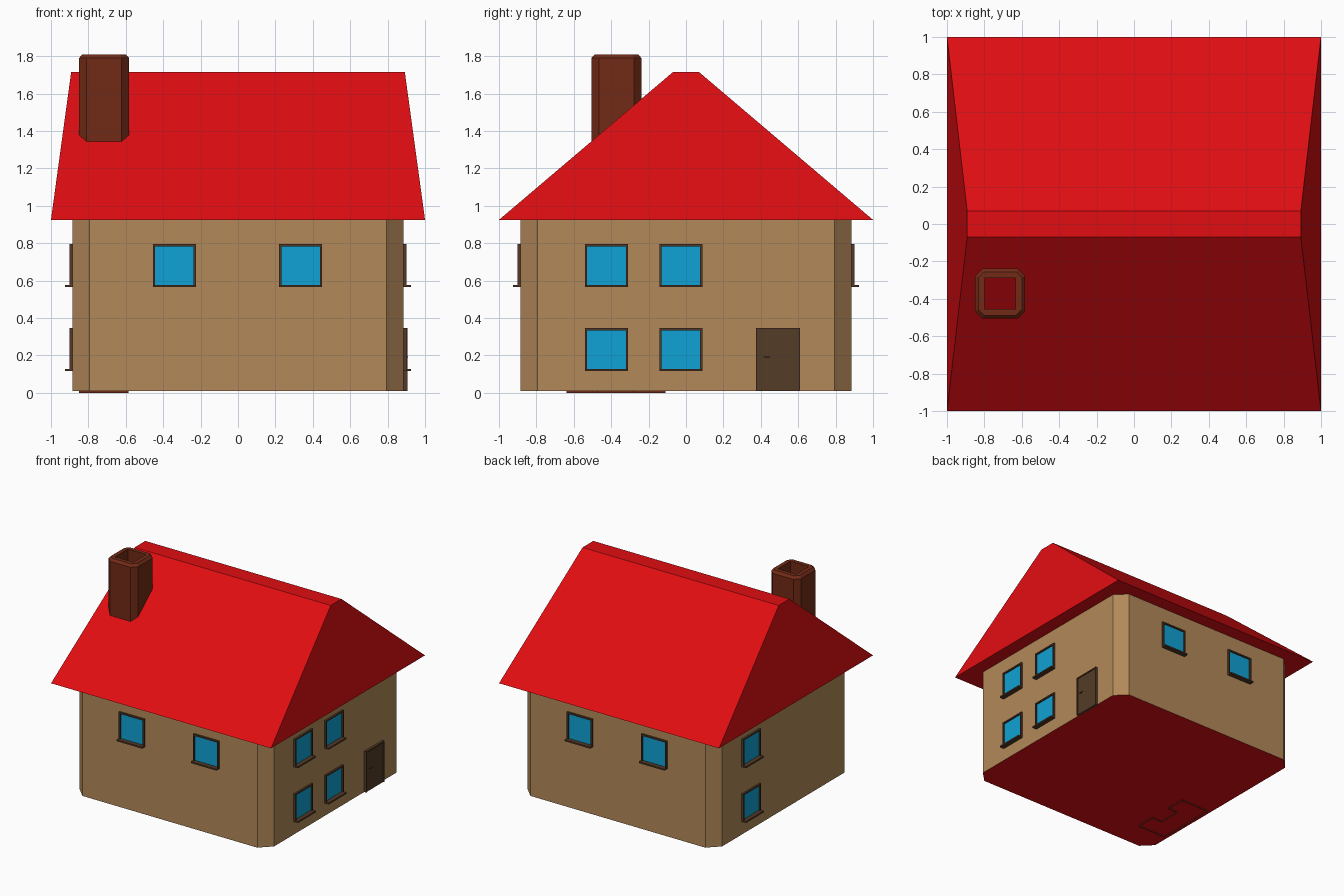
import bpy, bmesh
from math import radians
from mathutils import Matrix

if "Cube" in bpy.data.objects:
    bpy.data.objects.remove(bpy.data.objects["Cube"])


def mat(name, r, g, b):
    m = bpy.data.materials.new(name)
    m.diffuse_color = (r, g, b, 1)
    m.use_nodes = True
    m.node_tree.nodes["Principled BSDF"].inputs["Base Color"].default_value = m.diffuse_color
    return m


TAN = mat("wall_tan", .45, .25, .10)
RED = mat("roof_red", .75, .004, .006)
BRICK = mat("chimney_brown", .17, .024, .008)
WOOD = mat("frame_brown", .085, .04, .02)
DOOR = mat("door_brown", .09, .045, .02)
BLUE = mat("glass_blue", .005, .36, .66)


def finish(bm, name, material):
    bmesh.ops.remove_doubles(bm, verts=bm.verts, dist=1e-5)
    bmesh.ops.recalc_face_normals(bm, faces=bm.faces)
    me = bpy.data.meshes.new(name)
    bm.to_mesh(me)
    bm.free()
    me.materials.append(material)
    ob = bpy.data.objects.new(name, me)
    bpy.context.collection.objects.link(ob)
    return ob


def loft(name, rings, material, caps=False, closed=False):
    """Skin a stack of (xy outline, z) rings."""
    bm = bmesh.new()
    vs = [[bm.verts.new((x, y, z)) for x, y in pts] for pts, z in rings]
    pairs = list(zip(vs, vs[1:])) + ([(vs[-1], vs[0])] if closed else [])
    for a, b in pairs:
        n = len(a)
        for i in range(n):
            j = (i + 1) % n
            bm.faces.new((a[i], a[j], b[j], b[i]))
    if caps:
        bm.faces.new(vs[0])
        bm.faces.new(vs[-1])
    return finish(bm, name, material)


def rect(hx, hy):
    return [(-hx, -hy), (hx, -hy), (hx, hy), (-hx, hy)]


def octo(h, c, cx=0, cy=0):
    """Square of half size h with corners cut by c."""
    k = h - c
    pts = [(-k, -h), (k, -h), (h, -k), (h, k), (k, h), (-k, h), (-h, k), (-h, -k)]
    return [(x + cx, y + cy) for x, y in pts]


def wall_boxes(name, boxes, angle, material):
    """Boxes (u0, u1, out0, out1, z0, z1) on a wall turned by angle about z."""
    bm = bmesh.new()
    for u0, u1, o0, o1, z0, z1 in boxes:
        m = Matrix.Translation(((u0 + u1) / 2, -(o0 + o1) / 2, (z0 + z1) / 2))
        m = m @ Matrix.Diagonal((u1 - u0, o1 - o0, z1 - z0, 1))
        bmesh.ops.create_cube(bm, size=1, matrix=m)
    bmesh.ops.rotate(bm, verts=bm.verts, cent=(0, 0, 0),
                     matrix=Matrix.Rotation(radians(angle), 3, 'Z'))
    return finish(bm, name, material)


W = .885

# Walls with chamfered corners, floor slab face and closed roof
loft("walls", [(octo(W, .09), .01), (octo(W, .09), .925)], TAN)
bm = bmesh.new()
bm.faces.new([bm.verts.new((x, y, .01)) for x, y in reversed(octo(W, .09))])
me_floor = finish(bm, "floor", RED)
me_floor.data.flip_normals() if me_floor.data.polygons[0].normal.z > 0 else None
loft("roof", [(rect(1, 1), .925), (rect(.892, .07), 1.715)], RED, caps=True)

# Hollow chimney with chamfered corners and rim
C = (-.716, -.372)
loft("chimney", [(octo(.134, .04, *C), 1.3), (octo(.134, .04, *C), 1.79),
                 (octo(.116, .03, *C), 1.81), (octo(.083, 0, *C), 1.81),
                 (octo(.083, 0, *C), 1.3)], BRICK, closed=True)

# Fireplace below the chimney, open underneath
hearth = [(-.85, -.64), (-.585, -.64), (-.585, -.47), (-.68, -.47),
          (-.68, -.28), (-.585, -.28), (-.585, -.11), (-.85, -.11)]
loft("fireplace", [(hearth, 0), (hearth, .3)], BRICK)


def window(name, u, z, angle):
    h, t = .115, .012
    frame = [(u - h, u - h + t, W - .01, .9, z - h, z + h),
             (u + h - t, u + h, W - .01, .9, z - h, z + h),
             (u - h + t, u + h - t, W - .01, .9, z + h - t, z + h),
             (u - h, u + h, W - .01, .925, z - h, z - h + t)]
    wall_boxes(name + "_frame", frame, angle, WOOD)
    wall_boxes(name + "_glass", [(u - h + t, u + h - t, W - .01, W + .003,
                                  z - h + t, z + h - t)], angle, BLUE)


# Windows on every wall
LOW, HIGH = .231, .681
for side, angle, spots in (
        ("front", 0, [(-.34, HIGH), (.335, HIGH)]),
        ("back", 180, [(-.34, HIGH), (.335, HIGH)]),
        ("right", 90, [(u, z) for u in (-.425, -.027) for z in (LOW, HIGH)]),
        ("left", 270, [(-.425, LOW), (-.425, HIGH)])):
    for i, (u, z) in enumerate(spots):
        window(f"{side}_window_{i + 1}", u, z, angle)

# Door with frame and handle on the right wall
wall_boxes("door_frame", [(.375, .383, W - .01, .905, .01, .346),
                          (.602, .61, W - .01, .905, .01, .346),
                          (.383, .602, W - .01, .905, .336, .346)], 90, WOOD)
wall_boxes("door", [(.383, .602, W - .01, .899, .01, .336)], 90, DOOR)
wall_boxes("door_handle", [(.415, .448, .904, .91, .188, .194),
                           (.415, .421, .895, .905, .188, .194)], 90, WOOD)
